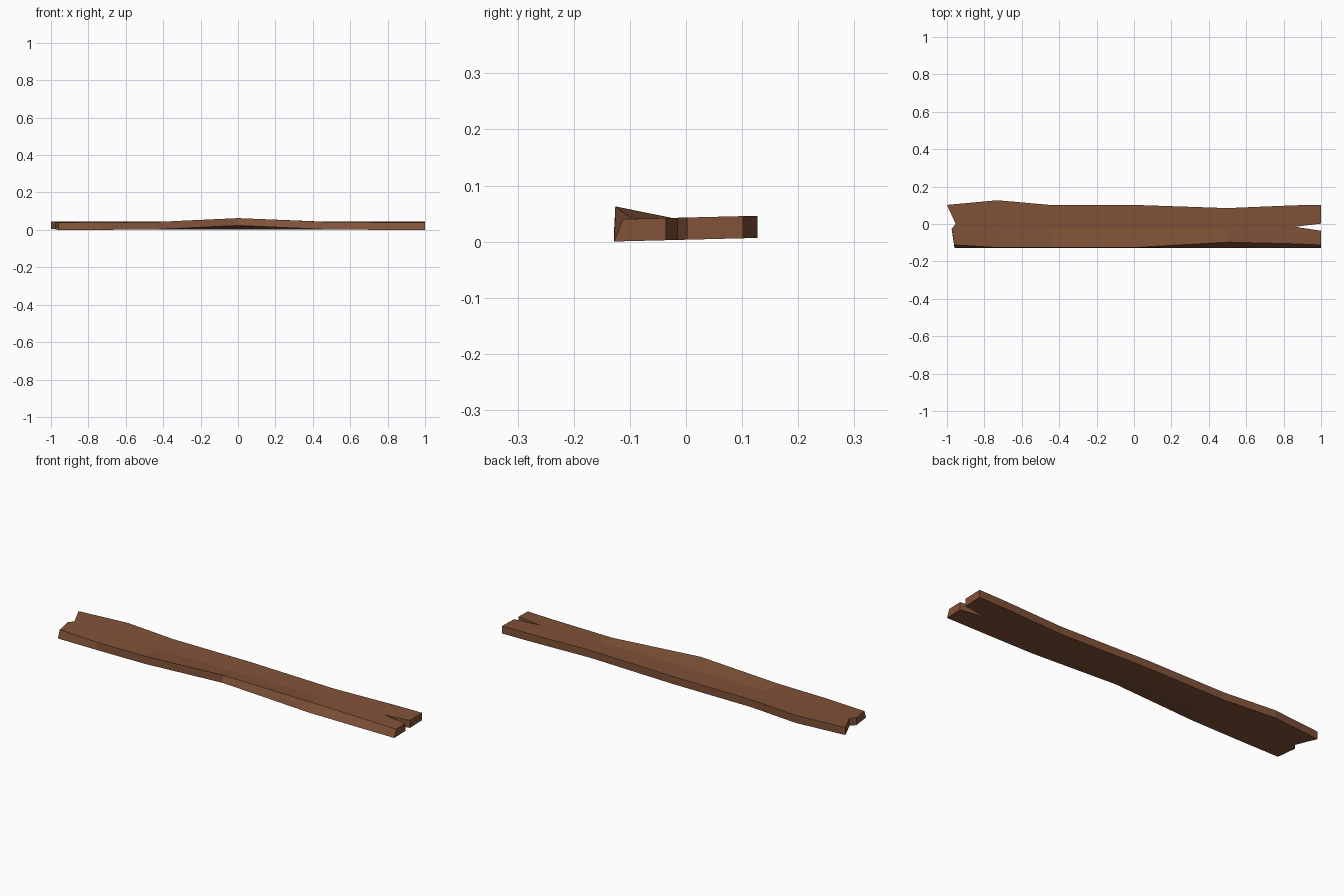
import bpy, bmesh

cube = bpy.data.objects.get("Cube")
if cube:
    bpy.data.objects.remove(cube, do_unlink=True)

wood = bpy.data.materials.new("brown_wood")
wood.use_nodes = True
colour = (0.22, 0.085, 0.04, 1)
wood.diffuse_color = colour
wood.node_tree.nodes["Principled BSDF"].inputs["Base Color"].default_value = colour

# Stations along the board: x, front edge of the top, back edge, lift of the front edge
stations = [
    (-0.96, -0.112, 0.102, 0),
    (-0.73, -0.126, 0.127, 0),
    (-0.45, -0.126, 0.102, 0.002),
    (0.0, -0.126, 0.102, 0.023),
    (0.5, -0.097, 0.085, 0.001),
    (0.86, -0.106, 0.1, 0),
    (1.0, -0.112, 0.102, 0),
]
FRONT = -0.128
JAGGED_END = (-0.96, -0.975, -0.953, -1.0)
last = len(stations) - 1

bm = bmesh.new()


def layer(top):
    """Grid of vertices, four rows from front to back, for one side of the board."""
    grid = []
    for i, (x, front, back, lift) in enumerate(stations):
        ys = [front if top else FRONT, -0.025, 0.0, back]
        if i == last - 1:
            ys[1] = ys[2] = -0.015      # tip of the split
        elif i == last:
            ys[1], ys[2] = -0.036, 0.002
        row = []
        for j, y in enumerate(ys):
            z = (0.043 if top else 0.0035) + 0.025 * y
            if j == 0:
                z += lift
            row.append(bm.verts.new((JAGGED_END[j] if i == 0 else x, y, z)))
        grid.append(row)
    return grid


upper, lower = layer(True), layer(False)

# Top and bottom, leaving the split open
for i in range(last):
    for j in range(3):
        if i == last - 1 and j == 1:
            continue
        for g in (upper, lower):
            bm.faces.new((g[i][j], g[i + 1][j], g[i + 1][j + 1], g[i][j + 1]))

# Side walls close every open edge between the two layers
pair = {}
for a, b in zip(upper, lower):
    pair.update(zip(a, b))
for e in [e for e in bm.edges if e.is_boundary and e.verts[0] in pair]:
    a, b = e.verts
    bm.faces.new((a, b, pair[b], pair[a]))

bmesh.ops.remove_doubles(bm, verts=bm.verts, dist=0.0005)
bmesh.ops.recalc_face_normals(bm, faces=bm.faces)

mesh = bpy.data.meshes.new("plank")
bm.to_mesh(mesh)
bm.free()
mesh.materials.append(wood)
plank = bpy.data.objects.new("plank", mesh)
bpy.context.collection.objects.link(plank)
